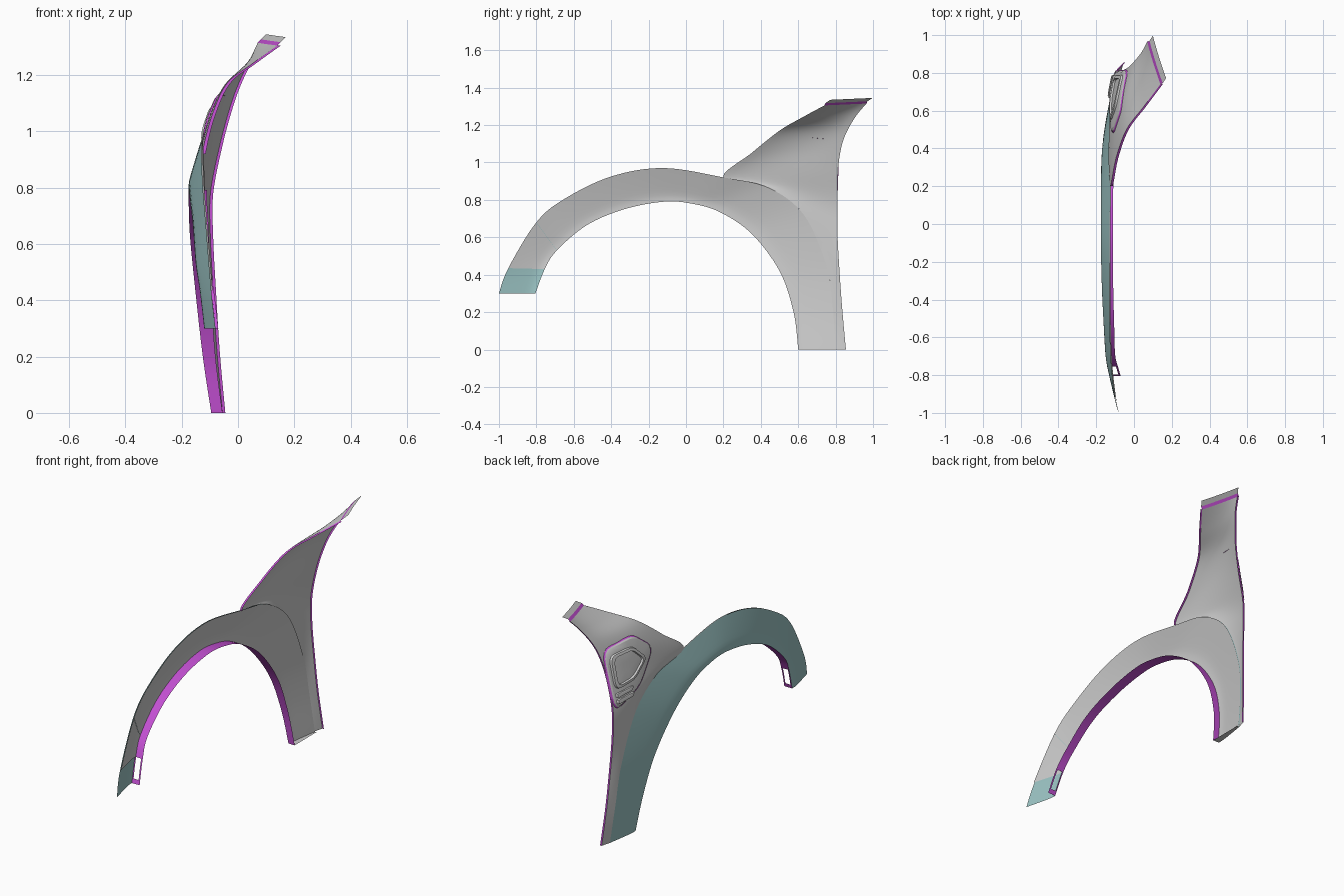
import bpy, bmesh, math
from mathutils import Vector as V
from mathutils.bvhtree import BVHTree

if "Cube" in bpy.data.objects:
    bpy.data.objects.remove(bpy.data.objects["Cube"])


def material(name, col):
    m = bpy.data.materials.new(name)
    m.diffuse_color = (*col, 1)
    m.use_nodes = True
    m.node_tree.nodes["Principled BSDF"].inputs["Base Color"].default_value = m.diffuse_color
    return m


TEAL = material("teal", (0.33, 0.55, 0.55))
PURPLE = material("purple", (0.55, 0.08, 0.65))


def smooth_path(pts, n, closed=False):
    """Catmull-Rom through points of any dimension, n steps per span."""
    k, out = len(pts), []
    for i in range(k if closed else k - 1):
        if closed:
            a, b, c, d = (pts[(i + j) % k] for j in (-1, 0, 1, 2))
        else:
            a, b, c, d = (pts[min(max(i + j, 0), k - 1)] for j in (-1, 0, 1, 2))
        for s in range(n):
            t = s / n
            out.append(tuple(0.5 * (2*q + (r-p)*t + (2*p-5*q+4*r-w)*t*t + (3*q-p-3*r+w)*t**3)
                             for p, q, r, w in zip(a, b, c, d)))
    return out if closed else out + [tuple(pts[-1])]


def grid(name, rows, mat=None, wrap=False, cap=False, skip=None, angle=30):
    """Sheet through rows of points, facing outward (-x)."""
    bm = bmesh.new()
    vs = [[bm.verts.new(p) for p in r] for r in rows]
    n = len(rows[0])
    for i in range(len(vs) - 1):
        for j in range(n if wrap else n - 1):
            q = [vs[i][j], vs[i][(j+1) % n], vs[i+1][(j+1) % n], vs[i+1][j]]
            if not (skip and skip(i, j)):
                bm.faces.new(q)
    if cap:
        bm.faces.new(vs[-1])
    bm.normal_update()
    if sum(f.normal.x * f.calc_area() for f in bm.faces) > 0:
        bmesh.ops.reverse_faces(bm, faces=bm.faces[:])
    me = bpy.data.meshes.new(name)
    bm.to_mesh(me)
    bm.free()
    ob = bpy.data.objects.new(name, me)
    bpy.context.collection.objects.link(ob)
    if mat:
        me.materials.append(mat)
    bpy.ops.object.select_all(action='DESELECT')
    ob.select_set(True)
    bpy.context.view_layer.objects.active = ob
    bpy.ops.object.shade_smooth_by_angle(angle=math.radians(angle))
    return ob


def shift(row, dx):
    return [(p[0] + dx, p[1], p[2]) for p in row]


# Arch stations, rear foot to front tip: outer y z x, inner y z x, lip x
stations = [
    (.80, 0, -.07, .60, 0, -.095, -.055),
    (.785, .22, -.095, .575, .2, -.125, -.08),
    (.75, .45, -.11, .50, .42, -.15, -.095),
    (.63, .72, -.12, .35, .62, -.17, -.105),
    (.44, .865, -.125, .18, .735, -.175, -.11),
    (.20, .92, -.127, .03, .78, -.175, -.11),
    (-.12, .97, -.13, -.12, .79, -.175, -.11),
    (-.40, .925, -.13, -.33, .75, -.17, -.11),
    (-.65, .805, -.125, -.53, .665, -.16, -.105),
    (-.80, .68, -.115, -.69, .53, -.15, -.10),
    (-.95, .435, -.095, -.755, .43, -.135, -.085),
    (-1.0, .30, -.08, -.805, .30, -.12, -.07)]
N = 8
arch = smooth_path(stations, N)
PROFILE = smooth_path([(0, 0), (.4, .5), (.8, .95), (1, 1)], 3)


def section(s):
    return [(s[2] + (s[5]-s[2]) * f, s[0] + (s[3]-s[0]) * t, s[1] + (s[4]-s[1]) * t)
            for t, f in PROFILE]


flare = [section(s) for s in arch]
grid("arch_flare", flare, TEAL)

# Inner return lip with a window near the front tip
lip = [[(s[5] + (s[6]-s[5]) * t, s[3], s[4]) for t in (0, .15, .8, 1)] for s in arch]
grid("arch_lip", lip, PURPLE, skip=lambda i, j: j == 1 and 10*N <= i < 11*N - 2)
grid("flare_foot_cap", [flare[0], [(-.055, p[1], p[2]) for p in flare[0]]])

# Grey backing layer behind the flare, in two pieces with a joint
backing = [shift(r, .005) for r in flare]
grid("arch_backing", backing[:9*N + 1])
front = [[tuple(V(a).lerp(V(b), .06)) for a, b in zip(backing[9*N], backing[9*N + 1])]]
grid("arch_backing_front", front + backing[9*N + 1:10*N + 1])

# Main fender panel: front edge follows the flare, then climbs to the pillar
front_edge = [(s[2], s[0], s[1]) for s in stations[:6]] + [
    (-.095, .35, 1.05), (-.04, .50, 1.17), (.05, .62, 1.24), (.14, .74, 1.305)]
rear_edge = [(-.055, .855, 0), (-.075, .835, .22), (-.088, .82, .43), (-.098, .81, .62),
             (-.098, .81, .78), (-.065, .812, .95), (-.03, .83, 1.08), (0, .86, 1.165),
             (.04, .91, 1.25), (.07, .965, 1.315)]
bulge = [(0,), (0,), (.003,), (.006,), (.015,), (.028,), (.028,), (.02,), (.01,), (.003,)]
F, R, B = (smooth_path(p, 6) for p in (front_edge, rear_edge, bulge))
rows = []
for f, r, b in zip(F, R, B):
    row = []
    for j in range(13):
        t = j / 12
        p = V(f).lerp(V(r), t)
        p.x -= b[0] * 4 * t * (1 - t)
        row.append(tuple(p))
    rows.append(row)
panel = grid("fender_panel", rows)

# Folded hems on the free panel edges
up = [r[0] for r in rows[5*6:]]
grid("top_hem", [up, shift(up, .012)], PURPLE)
back = [r[-1] for r in rows]
grid("rear_hem", [back, shift(back, .010)], PURPLE)

# Pillar end: purple step and small grey flange
e0 = rows[-1]
e1 = [(p[0] + .012, p[1] + .005, p[2] + .012) for p in e0]
e2 = [(p[0] + .030, p[1] + .032, p[2] + .030) for p in e0]
grid("pillar_step", [e0, e1], PURPLE)
grid("pillar_flange", [e1, e2])

# Side vent, laid on the panel surface
tree = BVHTree.FromPolygons([v.co for v in panel.data.vertices],
                            [p.vertices for p in panel.data.polygons])


def on_panel(y, z, off):
    hit = tree.ray_cast(V((-1, y, z)), V((1, 0, 0)))[0]
    if hit is None:
        hit = tree.find_nearest(V((-.08, y, z)))[0]
    return (hit.x - off, y, z)


def raised(name, outline, rings, mat=None, cap=True):
    cy = sum(p[0] for p in outline) / len(outline)
    cz = sum(p[1] for p in outline) / len(outline)
    grid(name, [[on_panel(cy + (y-cy)*s, cz + (z-cz)*s, o) for y, z in outline]
                for s, o in rings], mat, wrap=True, cap=cap)


def rounded(corners, r=.25):
    """Polygon with eased corners."""
    out, k = [], len(corners)
    for i in range(k):
        p, a, b = V(corners[i]), V(corners[i-1]), V(corners[(i+1) % k])
        s, e = p.lerp(a, r), p.lerp(b, r)
        for t in (0, .25, .5, .75, 1):
            out.append(tuple(s.lerp(p, t).lerp(p.lerp(e, t), t)))
    return out


frame = rounded([(.815, 1.115), (.60, 1.135), (.47, 1.03), (.61, .86), (.805, .775)])
raised("vent_seam", frame, [(1.03, .001), (1.0, .007)], PURPLE, cap=False)
raised("vent_frame", frame, [(1.0, .003), (.95, .010), (.75, .012), (.4, .012), (.1, .012)])
opening = rounded([(.79, 1.08), (.63, 1.09), (.54, 1.0), (.65, .91), (.79, .89)])
raised("vent_rim", opening, [(1.0, .010), (.97, .021), (.82, .023), (.79, .013),
                             (.6, .014), (.3, .014)])
for i, z in enumerate((.862, .828)):
    bar = rounded([(.79, z + .010), (.665, z + .022), (.675, z), (.79, z - .014)], .15)
    raised(f"vent_bar_{i + 1}", bar, [(1.0, .009), (.92, .020), (.5, .021)])
